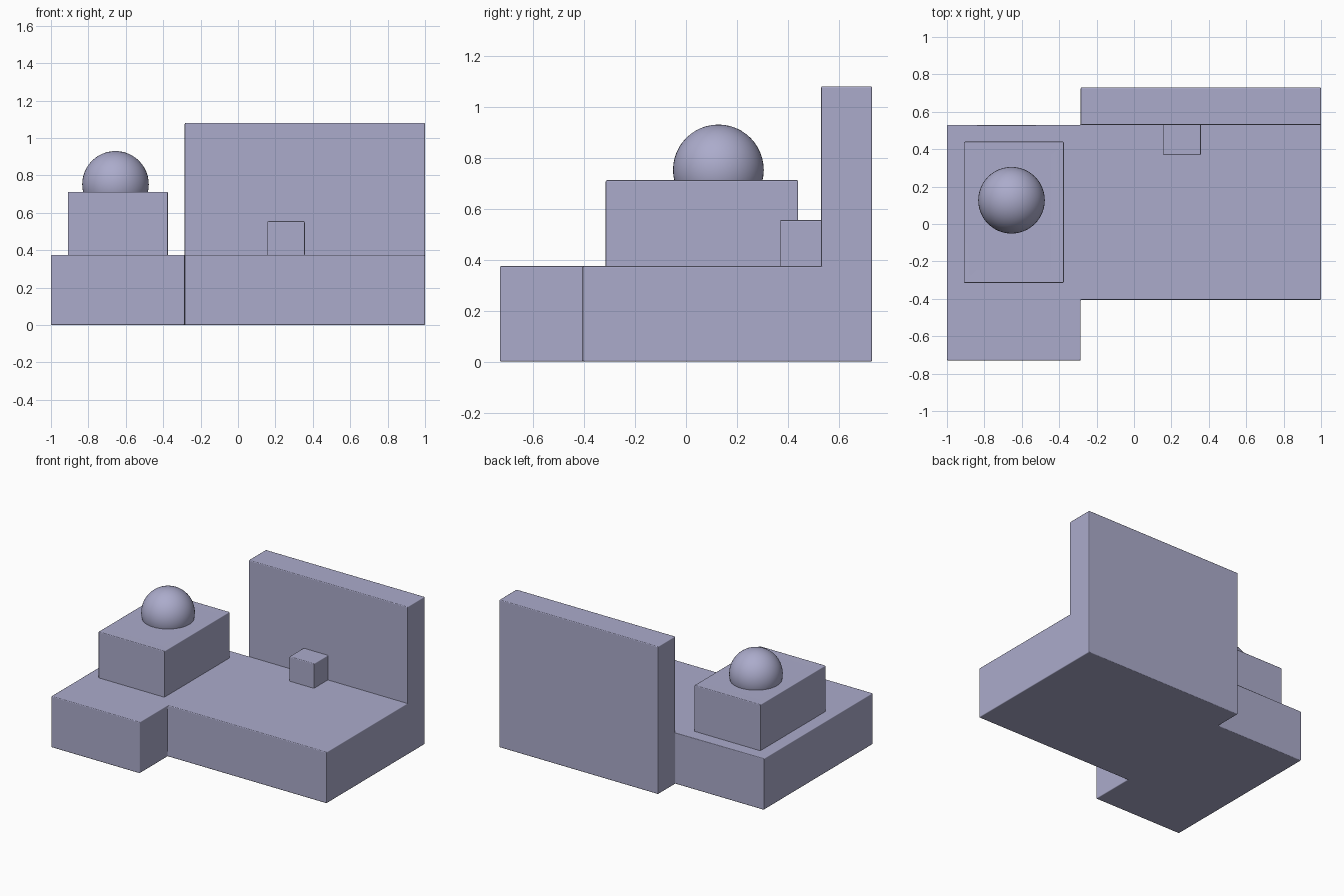
import bpy, bmesh

if "Cube" in bpy.data.objects:
    bpy.data.objects.remove(bpy.data.objects["Cube"])

mat = bpy.data.materials.new("lavender_grey")
mat.diffuse_color = (0.41, 0.41, 0.60, 1)
mat.use_nodes = True
mat.node_tree.nodes["Principled BSDF"].inputs["Base Color"].default_value = mat.diffuse_color


def finish(bm, name, bevel=0.006):
    """Turn a bmesh into a named object with softly rounded edges."""
    bmesh.ops.recalc_face_normals(bm, faces=bm.faces[:])
    me = bpy.data.meshes.new(name)
    bm.to_mesh(me)
    bm.free()
    me.materials.append(mat)
    ob = bpy.data.objects.new(name, me)
    bpy.context.collection.objects.link(ob)
    for p in me.polygons:
        p.use_smooth = True
    if bevel:
        mod = ob.modifiers.new("soft_edges", 'BEVEL')
        mod.width, mod.segments = bevel, 2
        mod.limit_method = 'ANGLE'
        mod.harden_normals = True
    return ob


def box(bm, x0, x1, y0, y1, z0, z1):
    """Add an axis-aligned box between two corners."""
    verts = bmesh.ops.create_cube(bm, size=1)["verts"]
    for v in verts:
        v.co = (x0 + (v.co.x + 0.5) * (x1 - x0),
                y0 + (v.co.y + 0.5) * (y1 - y0),
                z0 + (v.co.z + 0.5) * (z1 - z0))


def raise_top(bm, faces, height, keep):
    """Extrude faces straight up and return the new top faces."""
    geom = bmesh.ops.extrude_face_region(bm, geom=faces, use_keep_orig=keep)["geom"]
    for v in geom:
        if isinstance(v, bmesh.types.BMVert):
            v.co.z += height
    return [f for f in geom if isinstance(f, bmesh.types.BMFace)]


# L-shaped platform with the back wall rising out of it
bm = bmesh.new()
outline = [(-1, -0.73), (-0.285, -0.73), (-0.285, -0.405), (1, -0.405),
           (1, 0.53), (-0.285, 0.53), (-1, 0.53)]
v = [bm.verts.new((x, y, 0)) for x, y in outline]
w = [bm.verts.new((x, 0.73, 0)) for x in (1, -0.285)]
floor = bm.faces.new(v)
wall = bm.faces.new([v[5], v[4], w[0], w[1]])
tops = raise_top(bm, [floor, wall], 0.375, True)
wall_top = max(tops, key=lambda f: f.calc_center_median().y)
raise_top(bm, [wall_top], 0.705, False)
finish(bm, "platform_and_wall")

# Pedestal with a shallow recess in its top
bm = bmesh.new()
box(bm, -0.91, -0.375, -0.315, 0.44, 0.37, 0.712)
bm.faces.ensure_lookup_table()
top = max(bm.faces, key=lambda f: f.calc_center_median().z)
bmesh.ops.inset_region(bm, faces=[top], thickness=0.094)
for vert in top.verts:
    vert.co.z -= 0.001
raise_top(bm, [top], -0.06, False)
finish(bm, "pedestal")

# Small block against the wall
bm = bmesh.new()
box(bm, 0.157, 0.357, 0.368, 0.54, 0.37, 0.555)
finish(bm, "small_block")

# Ball sitting in the recess
bm = bmesh.new()
bmesh.ops.create_uvsphere(bm, u_segments=48, v_segments=24, radius=0.178)
bmesh.ops.translate(bm, verts=bm.verts[:], vec=(-0.655, 0.127, 0.752))
finish(bm, "ball", 0)
